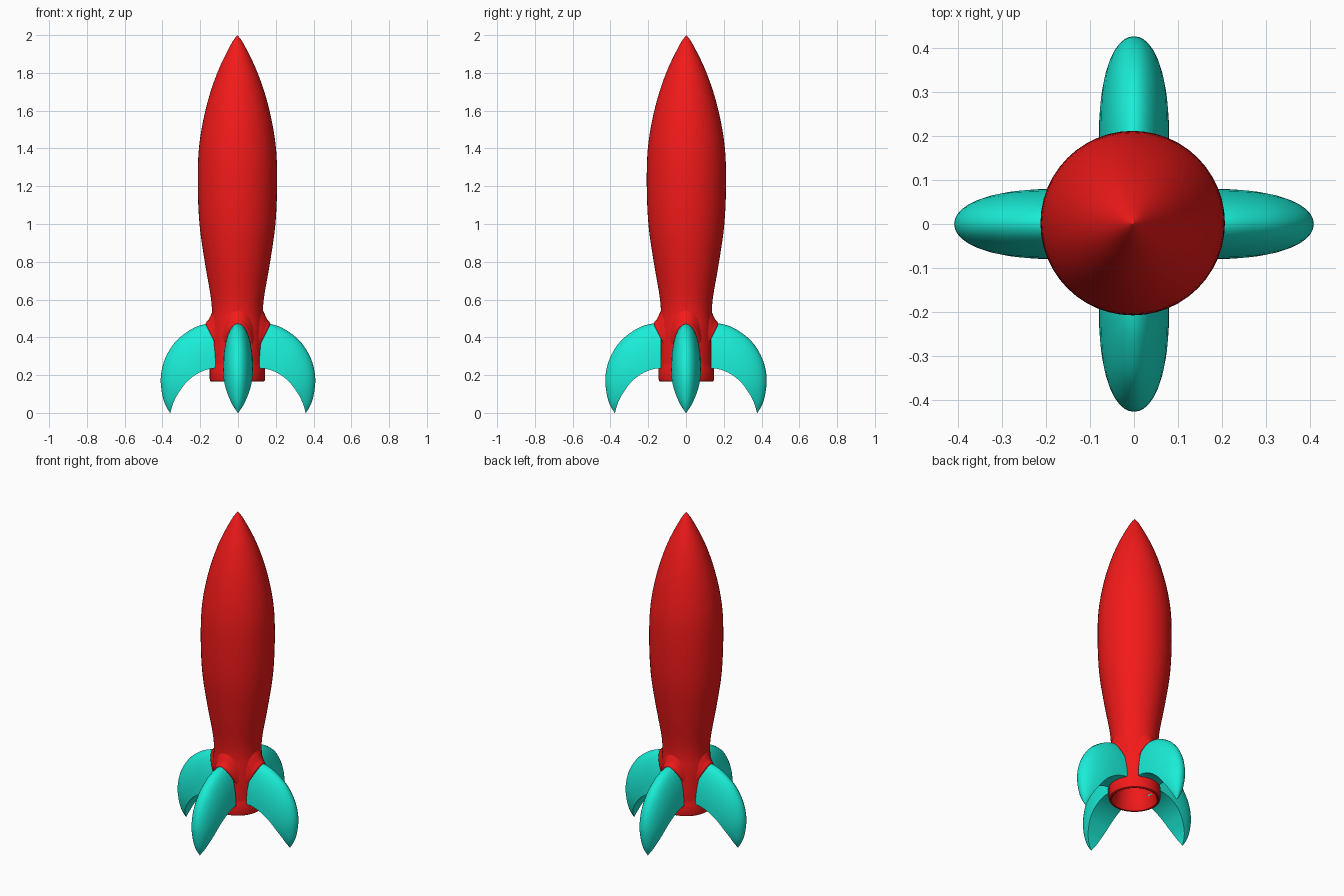
import bpy, bmesh, math
from mathutils import Vector, Matrix

if "Cube" in bpy.data.objects:
    bpy.data.objects.remove(bpy.data.objects["Cube"])


def material(name, color):
    m = bpy.data.materials.new(name)
    m.diffuse_color = color
    m.use_nodes = True
    m.node_tree.nodes["Principled BSDF"].inputs["Base Color"].default_value = m.diffuse_color
    return m


RED = material("red_paint", (0.9, 0.01, 0.01, 1))
TEAL = material("teal_paint", (0.01, 0.85, 0.68, 1))


def spline(keys, steps):
    """Catmull-Rom through tuples of any length."""
    pts = [Vector(k) for k in keys]
    out = []
    for i in range(len(pts) - 1):
        a, b = pts[max(i - 1, 0)], pts[i]
        c, d = pts[i + 1], pts[min(i + 2, len(pts) - 1)]
        for s in range(steps):
            t = s / steps
            out.append(0.5 * (2 * b + (c - a) * t + (2 * a - 5 * b + 4 * c - d) * t * t
                              + (3 * b - a - 3 * c + d) * t ** 3))
    return out + [pts[-1]]


def finish(name, bm, mat):
    bmesh.ops.remove_doubles(bm, verts=bm.verts, dist=1e-5)
    bmesh.ops.recalc_face_normals(bm, faces=bm.faces)
    me = bpy.data.meshes.new(name)
    bm.to_mesh(me)
    bm.free()
    me.materials.append(mat)
    ob = bpy.data.objects.new(name, me)
    bpy.context.collection.objects.link(ob)
    bpy.ops.object.select_all(action='DESELECT')
    ob.select_set(True)
    bpy.context.view_layer.objects.active = ob
    bpy.ops.object.shade_smooth_by_angle(angle=math.radians(40))
    return ob


def lathe(name, profile, mat, sides=48):
    bm = bmesh.new()
    rings = [[bm.verts.new((r * math.cos(2 * math.pi * i / sides),
                            r * math.sin(2 * math.pi * i / sides), z))
              for i in range(sides)] for r, z in profile]
    for a, b in zip(rings, rings[1:]):
        for i in range(sides):
            j = (i + 1) % sides
            bm.faces.new((a[i], a[j], b[j], b[i]))
    return finish(name, bm, mat)


def loft(name, sections, mat, angle, shift, n=16):
    """Half-elliptic sections: (outer r, outer z, inner r, inner z, half width)."""
    bm = bmesh.new()
    rings = []
    for ro, zo, ri, zi, w in sections:
        ring = []
        for k in range(n + 1):
            a = math.pi * k / n
            s = math.sin(a)
            ring.append(bm.verts.new((ri + (ro - ri) * s, w * math.cos(a),
                                      zi + (zo - zi) * s)))
        rings.append(ring)
    for a, b in zip(rings, rings[1:]):
        for k in range(n + 1):
            j = (k + 1) % (n + 1)
            bm.faces.new((a[k], a[j], b[j], b[k]))
    bm.faces.new(rings[0])
    bm.faces.new(rings[-1])
    bmesh.ops.translate(bm, verts=bm.verts, vec=(shift, 0, 0))
    bmesh.ops.rotate(bm, verts=bm.verts, matrix=Matrix.Rotation(angle, 3, 'Z'))
    return finish(name, bm, mat)


# hull: smooth outer skin, rounded rim and hollow nozzle
skin = spline([(0, 2.0), (0.035, 1.95), (0.107, 1.8), (0.165, 1.62), (0.202, 1.42),
               (0.21, 1.22), (0.201, 1.0), (0.173, 0.8), (0.142, 0.62),
               (0.135, 0.53), (0.14, 0.45), (0.142, 0.35), (0.142, 0.25)], 5)
rim = [(0.147, 0.235), (0.147, 0.18), (0.144, 0.169), (0.137, 0.165), (0.13, 0.167),
       (0.125, 0.175), (0.113, 0.24), (0.095, 0.31), (0, 0.33)]
hull = lathe("hull", [(p[0], p[1]) for p in skin] + rim, RED)
hull.location = (-0.003, 0.002, 0)

# four curved fins with flared hull-coloured roots
fin = spline([(0.115, 0.475, 0.115, 0.235, 0.08), (0.18, 0.469, 0.145, 0.234, 0.08),
              (0.25, 0.441, 0.19, 0.22, 0.08), (0.33, 0.378, 0.235, 0.195, 0.078),
              (0.385, 0.29, 0.275, 0.16, 0.072), (0.408, 0.2, 0.305, 0.12, 0.062),
              (0.405, 0.12, 0.33, 0.08, 0.047), (0.388, 0.05, 0.347, 0.04, 0.028),
              (0.36, 0.0, 0.358, 0.0, 0.001)], 4)
root = spline([(0.105, 0.6, 0.1, 0.36, 0.09), (0.138, 0.53, 0.106, 0.36, 0.084),
               (0.155, 0.495, 0.112, 0.36, 0.078), (0.17, 0.477, 0.116, 0.36, 0.073),
               (0.17, 0.465, 0.116, 0.36, 0.066)], 3)
for i, side in enumerate(("right", "back", "left", "front")):
    shift = 0.018 if i % 2 else 0.0
    loft(side + "_fin", fin, TEAL, i * math.pi / 2, shift)
    loft(side + "_fin_root", root, RED, i * math.pi / 2, 0.0)
